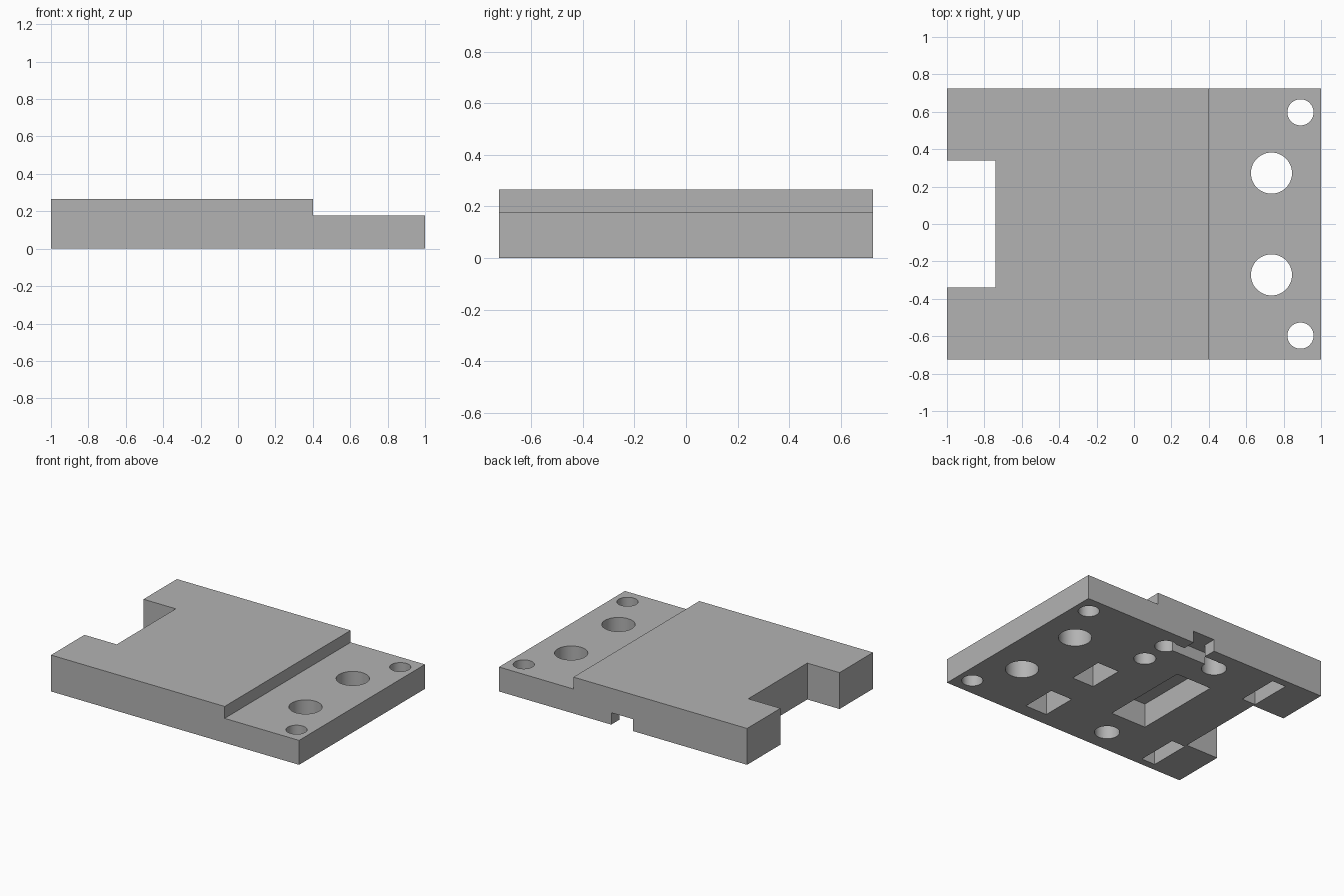
import bpy
import bmesh
from mathutils import Matrix, Vector

if "Cube" in bpy.data.objects:
    bpy.data.objects.remove(bpy.data.objects["Cube"], do_unlink=True)

grey = bpy.data.materials.new("plain grey")
grey.use_nodes = True
colour = (0.45, 0.45, 0.45, 1)
grey.diffuse_color = colour
grey.node_tree.nodes["Principled BSDF"].inputs["Base Color"].default_value = colour

HALF_X, HALF_Y = 1.0, 0.725
TOP, STEP, POCKET, SLOT = 0.265, 0.178, 0.175, 0.087


def finish(name, bm):
    mesh = bpy.data.meshes.new(name)
    bmesh.ops.recalc_face_normals(bm, faces=bm.faces)
    bm.to_mesh(mesh)
    bm.free()
    obj = bpy.data.objects.new(name, mesh)
    bpy.context.collection.objects.link(obj)
    mesh.materials.append(grey)
    return obj


def extrude_outline(name, points, axis):
    bm = bmesh.new()
    face = bm.faces.new([bm.verts.new(p) for p in points])
    grown = bmesh.ops.extrude_face_region(bm, geom=[face])
    verts = [v for v in grown["geom"] if isinstance(v, bmesh.types.BMVert)]
    bmesh.ops.translate(bm, verts=verts, vec=Vector(axis))
    return finish(name, bm)


def cut(body, cutter):
    mod = body.modifiers.new(cutter.name, "BOOLEAN")
    mod.operation = "DIFFERENCE"
    mod.solver = "EXACT"
    mod.object = cutter
    bpy.context.view_layer.objects.active = body
    bpy.ops.object.modifier_apply(modifier=mod.name)
    bpy.data.objects.remove(cutter, do_unlink=True)


def cut_box(body, name, x0, x1, y0, y1, depth):
    low = -0.1
    corners = [(x0, y0, low), (x1, y0, low), (x1, y1, low), (x0, y1, low)]
    cut(body, extrude_outline(name, corners, (0, 0, depth - low)))


def cut_hole(body, name, x, y, radius, depth):
    bm = bmesh.new()
    low = -0.1
    bmesh.ops.create_cone(bm, cap_ends=True, segments=48, radius1=radius,
                          radius2=radius, depth=depth - low,
                          matrix=Matrix.Translation((x, y, (depth + low) / 2)))
    cut(body, finish(name, bm))


# Stepped plate, drawn as a side profile and extruded across
profile = [(-HALF_X, 0), (HALF_X, 0), (HALF_X, STEP),
           (0.4, STEP), (0.4, TOP), (-HALF_X, TOP)]
plate = extrude_outline("stepped_plate", [(x, -HALF_Y, z) for x, z in profile],
                        (0, 2 * HALF_Y, 0))

# Open notch in the end, and the wide pocket behind it
cut_box(plate, "end_notch", -1.2, -0.74, -0.34, 0.34, 0.5)
cut_box(plate, "centre_pocket", -0.375, -0.09, -0.335, 0.335, POCKET)

# Mirrored through holes, blind holes and arm pockets
for side in (-1, 1):
    cut_hole(plate, "large_hole", 0.735, side * 0.272, 0.11, 0.5)
    cut_hole(plate, "small_hole", 0.89, side * 0.597, 0.07, 0.5)
    cut_hole(plate, "blind_hole", -0.228, side * 0.548, 0.083, POCKET)
    y0, y1 = sorted((side * 0.36, side * 0.67))
    cut_box(plate, "arm_pocket", -0.74, -0.63, y0, y1, POCKET)

# Two small pockets and two pin holes in a row
for y in (-0.495, -0.015):
    cut_box(plate, "small_pocket", 0.23, 0.405, y - 0.13, y + 0.13, POCKET)
for y in (0.355, 0.57):
    cut_hole(plate, "pin_hole", 0.205, y, 0.073, POCKET)

# Shallow channel joining two holes, with an exit through the back edge
cut_box(plate, "channel", -0.2, 0.2, 0.555, 0.63, SLOT)
cut_box(plate, "channel_exit", -0.08, 0.095, 0.6, 0.9, SLOT)

# Smooth hole walls, crisp edges
bpy.ops.object.select_all(action="DESELECT")
plate.select_set(True)
bpy.context.view_layer.objects.active = plate
bpy.ops.object.shade_smooth_by_angle(angle=0.5)
